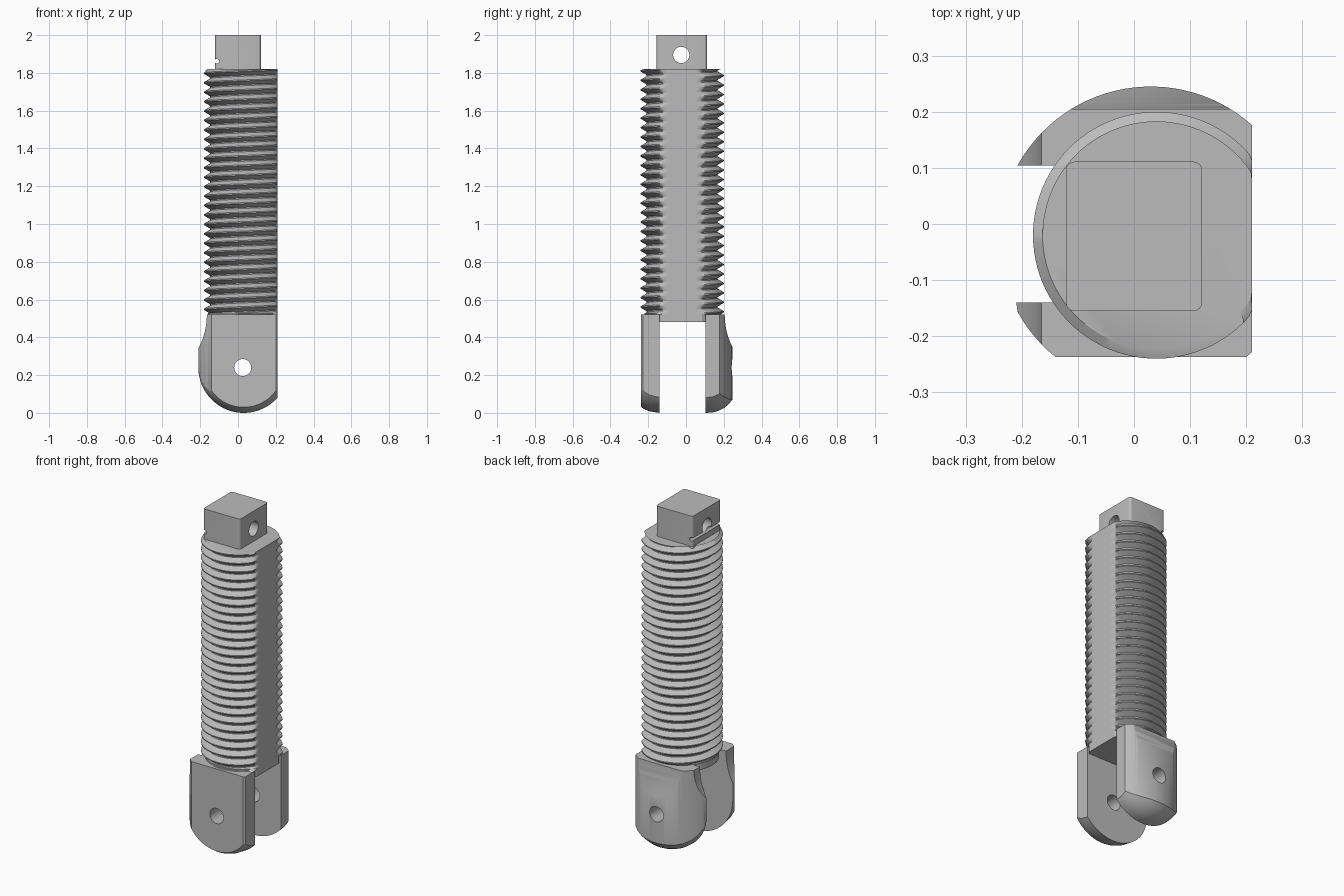
import bpy, bmesh
from math import cos, sin, pi, acos, tau

cube = bpy.data.objects.get("Cube")
if cube:
    bpy.data.objects.remove(cube, do_unlink=True)

FLAT_X = 0.21              # flat side milled along the whole part
AXIS = (0.04, -0.02)       # thread axis
PIN = (0.03, 0.24)         # pin hole centre in x and z
FORK_TOP = 0.52
BODY_TOP = 1.82

steel = bpy.data.materials.new("grey steel")
steel.use_nodes = True
steel.diffuse_color = (0.5, 0.5, 0.5, 1)
steel.node_tree.nodes["Principled BSDF"].inputs["Base Color"].default_value = (0.5, 0.5, 0.5, 1)


def finish(name, bm):
    bmesh.ops.recalc_face_normals(bm, faces=bm.faces)
    mesh = bpy.data.meshes.new(name)
    bm.to_mesh(mesh)
    bm.free()
    mesh.materials.append(steel)
    obj = bpy.data.objects.new(name, mesh)
    bpy.context.collection.objects.link(obj)
    return obj


def loft(name, rings):
    """Closed solid skinned through rings of equal length."""
    bm = bmesh.new()
    loops = [[bm.verts.new(p) for p in ring] for ring in rings]
    for a, b in zip(loops, loops[1:]):
        for i in range(len(a)):
            j = (i + 1) % len(a)
            bm.faces.new((a[i], a[j], b[j], b[i]))
    bm.faces.new(loops[0])
    bm.faces.new(loops[-1])
    return finish(name, bm)


def rod(name, axis, centre, r, lo, hi, n=48):
    """Cylinder along x or y, centred in the two other coordinates."""
    def ring(t):
        pts = []
        for i in range(n):
            u = centre[0] + r * cos(tau * i / n)
            v = centre[1] + r * sin(tau * i / n)
            pts.append((t, u, v) if axis == "x" else (u, t, v))
        return pts
    return loft(name, [ring(lo), ring(hi)])


def flat_cylinder(name, centre, r, lo, hi, n=72):
    """Upright cylinder cut by the long flat."""
    a = acos((FLAT_X - centre[0]) / r)
    angles = [a + (tau - 2 * a) * i / n for i in range(n + 1)]
    return loft(name, [[(centre[0] + r * cos(t), centre[1] + r * sin(t), z)
                        for t in angles] for z in (lo, hi)])


def boolean(obj, tool, operation="DIFFERENCE"):
    mod = obj.modifiers.new(operation, "BOOLEAN")
    mod.operation = operation
    mod.solver = "EXACT"
    mod.object = tool
    bpy.context.view_layer.objects.active = obj
    bpy.ops.object.modifier_apply(modifier=mod.name)
    bpy.data.objects.remove(tool, do_unlink=True)


def smooth(obj):
    bpy.ops.object.select_all(action="DESELECT")
    obj.select_set(True)
    bpy.context.view_layer.objects.active = obj
    bpy.ops.object.shade_smooth_by_angle(angle=pi / 6)


# Threaded body: helical rows, trimmed at both ends and on the flat
def threaded_body():
    pitch, root, crest, end, n = 0.05, 0.188, 0.22, 0.203, 96
    profile = [(0, root), (0.12, root), (0.5, crest), (0.62, crest)]
    k = len(profile)
    rows = k * (int((BODY_TOP - FORK_TOP) / pitch) + 4)
    bm = bmesh.new()
    columns = []
    for c in range(n):
        t = tau * c / n
        column = []
        for j in range(rows):
            step, r = profile[j % k]
            z = FORK_TOP + pitch * (j // k + step + c / n - 1.5)
            if z <= FORK_TOP or z >= BODY_TOP:
                r, z = end, min(max(z, FORK_TOP), BODY_TOP)
            x = min(AXIS[0] + r * cos(t), FLAT_X)
            column.append(bm.verts.new((x, AXIS[1] + r * sin(t), z)))
        columns.append(column)
    for c in range(n):
        a, b = columns[c], columns[(c + 1) % n]
        shift = k if c == n - 1 else 0
        for j in range(rows - 1 - shift):
            bm.faces.new((a[j], b[j + shift], b[j + shift + 1], a[j + 1]))
    bmesh.ops.remove_doubles(bm, verts=bm.verts, dist=0.00005)
    for z in (FORK_TOP, BODY_TOP):
        rim = [e for e in bm.edges if e.is_boundary
               and all(abs(v.co.z - z) < 0.001 for v in e.verts)]
        bmesh.ops.holes_fill(bm, edges=rim, sides=0)
    return finish("threaded_body", bm)


smooth(threaded_body())

# Plain neck between the fork arms
smooth(flat_cylinder("fork_neck", AXIS, 0.2, 0.48, 0.53))


# Fork arms: rounded tongues trimmed by an upright cylinder
def tongue_ring(y, r, n=40):
    arc = [(PIN[0] + r * cos(pi + pi * i / n), y, PIN[1] + r * sin(pi + pi * i / n))
           for i in range(n + 1)]
    return arc + [(PIN[0] + r, y, FORK_TOP), (PIN[0] - r, y, FORK_TOP)]


arms = {
    "front_fork_arm": [(-0.237, 0.21), (-0.22, 0.221), (-0.195, 0.231), (-0.14, 0.24)],
    "back_fork_arm": [(0.104, 0.24), (0.14, 0.238), (0.17, 0.23),
                      (0.2, 0.215), (0.225, 0.195), (0.25, 0.165)],
}
for name, section in arms.items():
    arm = loft(name, [tongue_ring(y, r) for y, r in section])
    boolean(arm, flat_cylinder("arm_trim", (0.03, -0.026), 0.271, -0.1, 0.6), "INTERSECT")
    # hollow scoops under the thread
    boolean(arm, rod("side_scoop", "y", (-0.545, FORK_TOP), 0.38, -0.5, 0.5, 128))
    if name.startswith("back"):
        boolean(arm, rod("back_scoop", "x", (0.585, FORK_TOP), 0.38, -0.5, 0.5, 128))
    boolean(arm, rod("pin_hole", "y", (0.025, PIN[1]), 0.045, -0.5, 0.5))
    smooth(arm)

# Square drive head with a cross hole and a small edge notch
corners = [(-0.121, -0.155), (0.121, -0.155), (0.121, 0.111), (-0.121, 0.111)]
head = loft("square_head", [[(x, y, z) for x, y in corners] for z in (BODY_TOP - 0.02, 2)])
bm = bmesh.new()
bm.from_mesh(head.data)
upright = [e for e in bm.edges if abs(e.verts[0].co.z - e.verts[1].co.z) > 0.1]
bmesh.ops.bevel(bm, geom=upright, offset=0.014, segments=4, profile=0.5, affect="EDGES")
bm.to_mesh(head.data)
bm.free()
boolean(head, rod("cross_hole", "x", (-0.025, 1.895), 0.043, -0.5, 0.5))
boolean(head, rod("edge_notch", "y", (-0.112, 1.862), 0.012, -0.5, 0.5, 16))
smooth(head)
